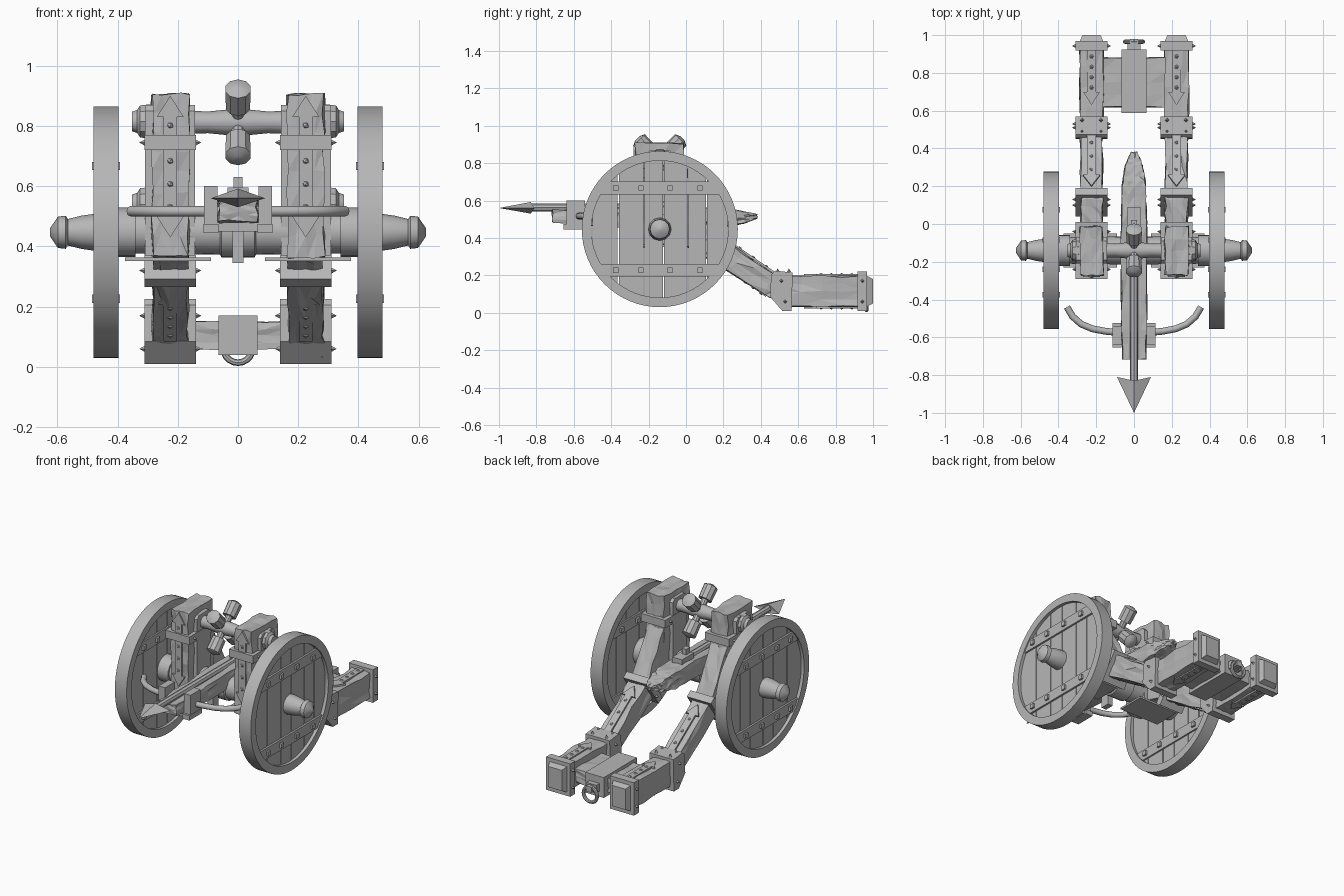
import bpy, bmesh, math, random
from mathutils import Vector, Matrix

random.seed(4)
if "Cube" in bpy.data.objects:
    bpy.data.objects.remove(bpy.data.objects["Cube"], do_unlink=True)

grey = bpy.data.materials.new("plain_grey")
grey.use_nodes = True
grey.diffuse_color = (0.47, 0.47, 0.47, 1)
grey.node_tree.nodes["Principled BSDF"].inputs["Base Color"].default_value = (0.47, 0.47, 0.47, 1)

AX_Y, AX_Z = -0.14, 0.447    # wheel centre
LEG_X = 0.225                # centre of each side frame


def finish(name, bm, smooth=False):
    bmesh.ops.recalc_face_normals(bm, faces=bm.faces)
    me = bpy.data.meshes.new(name)
    bm.to_mesh(me)
    bm.free()
    me.materials.append(grey)
    if smooth:
        me.shade_smooth()
        me.set_sharp_from_angle(angle=math.radians(35))
    ob = bpy.data.objects.new(name, me)
    bpy.context.collection.objects.link(ob)
    return ob


def box(name, centre, size, tilt=0):
    bm = bmesh.new()
    m = Matrix.Translation(centre) @ Matrix.Rotation(tilt, 4, 'X') @ Matrix.Diagonal((*size, 1))
    bmesh.ops.create_cube(bm, size=1, matrix=m)
    return finish(name, bm)


def loft(name, rings, rough=0.0, cuts=2, smooth=False, loop=False):
    """Skin a list of equal rings of points; rough adds hewn-wood facets."""
    bm = bmesh.new()
    vs = [[bm.verts.new(p) for p in r] for r in rings]
    n = len(vs[0])
    pairs = list(zip(vs, vs[1:])) + ([(vs[-1], vs[0])] if loop else [])
    for a, b in pairs:
        for i in range(n):
            bm.faces.new((a[i], a[(i + 1) % n], b[(i + 1) % n], b[i]))
    if not loop:
        bm.faces.new(vs[0])
        bm.faces.new(vs[-1])
    if rough:
        bmesh.ops.subdivide_edges(bm, edges=bm.edges[:], cuts=cuts, use_grid_fill=True)
        for v in bm.verts:
            v.co += Vector([random.uniform(-rough, rough) for _ in range(3)])
        bmesh.ops.triangulate(bm, faces=bm.faces[:])
    return finish(name, bm, smooth)


def lathe(name, profile, y, z, n=20, loop=False, flip=1):
    """Revolve (x, radius) pairs around an x-wise axis."""
    turn = [2 * math.pi * i / n for i in range(n)]
    return loft(name, [[(flip * x, y + r * math.cos(t), z + r * math.sin(t)) for t in turn]
                       for x, r in profile], smooth=True, loop=loop)


def prism(name, pts, x0, x1):
    return loft(name, [[(x, y, z) for y, z in pts] for x in (x0, x1)])


def timber(name, x, w, sections, rough=0.006, cuts=3):
    """Rough beam from (y, z) edge pairs: sections of (ya, za, yb, zb)."""
    return loft(name, [[(x - w, a, b), (x + w, a, b), (x + w, c, d), (x - w, c, d)]
                       for a, b, c, d in sections], rough, cuts)


def stud(name, loc, r=0.013):
    bm = bmesh.new()
    bmesh.ops.create_icosphere(bm, subdivisions=1, radius=r, matrix=Matrix.Translation(loc))
    return finish(name, bm)


def spike(name, loc, axis, r=0.011):
    bm = bmesh.new()
    q = Vector(axis).to_track_quat('Z', 'Y').to_matrix().to_4x4()
    bmesh.ops.create_cone(bm, cap_ends=True, segments=4, radius1=r, radius2=0, depth=0.02,
                          matrix=Matrix.Translation(loc) @ q)
    return finish(name, bm)


def strap(name, x, start, end, studs=3):
    """Arrow-headed iron strap lying along a line in the y-z plane."""
    d = Vector((0, end[0] - start[0], end[1] - start[1]))
    length = d.length
    m = Matrix.Translation((x, *start)) @ Matrix.Rotation(math.atan2(d.z, d.y), 4, 'X')
    h = length - 0.07
    shape = [(-.023, 0), (.023, 0), (.023, h), (.045, h), (0, length), (-.045, h), (-.023, h)]
    loft(name, [[m @ Vector((px, py, t)) for px, py in shape] for t in (-0.006, 0.006)])
    for i in range(studs):
        stud(name + "_stud", m @ Vector((0, h * (i + 0.6) / studs, 0)))


def chord(lo, hi, r, upright):
    """Slice of a disc between two parallel lines, centred on the wheel."""
    steps = [lo + (hi - lo) * i / 8 for i in range(9)]
    pts = [(u, math.sqrt(r * r - u * u)) for u in steps]
    pts += [(u, -v) for u, v in reversed(pts)]
    return [(AX_Y + (u if upright else v), AX_Z + (v if upright else u)) for u, v in pts]


for s, side in ((1, "left"), (-1, "right")):
    # Wheels: rim, planks, bands, studs
    lathe(side + "_wheel_rim", [(.397, .366), (.397, .417), (.48, .417), (.48, .366)],
          AX_Y, AX_Z, 64, True, s)
    edges = [-.364, -.222, -.085, .02, .15, .25, .364]
    for a, b in zip(edges, edges[1:]):
        prism(side + "_wheel_plank", chord(a + .003, b - .003, .368, True), s * .415, s * .46)
    for dz in (-.22, .22):
        prism(side + "_wheel_band", chord(dz - .034, dz + .034, .367, False), s * .405, s * .472)
        for y in (-.375, -.24, -.085, .075):
            for x in (.403, .473):
                box(side + "_wheel_stud", (s * x, y, AX_Z + dz), (.022, .028, .028))

    # Axle hubs
    lathe(side + "_hub", [(.455, .062), (.485, .06), (.52, .055), (.565, .044), (.572, .055),
                          (.598, .052), (.625, .012)], AX_Y, AX_Z, 12, False, s)
    lathe(side + "_axle_collar", [(.34, .082), (.42, .082)], AX_Y, AX_Z, 20, False, s)

    # Side frame: upright post, raking leg and trail beam
    x = s * LEG_X
    timber(side + "_post", x, .06, [(-.01, .365, -.27, .365), (-.01, .65, -.27, .65),
                                    (-.015, .905, -.27, .905)])
    timber(side + "_leg", x, .058, [(-.02, .72, -.2, .42), (.13, .44, .03, .345),
                                    (.47, .2, .42, .1), (.56, .195, .54, .035)])
    timber(side + "_trail_beam", x, .062, [(.5, .195, .5, .035), (.95, .195, .95, .035)])
    prism(side + "_bearing_plate", [(-.21, .37), (-.07, .37), (-.07, .85), (-.09, .87),
                                    (-.19, .87), (-.21, .85)], x - .083, x + .083)
    box(side + "_post_collar", (x, -.14, .745), (.17, .3, .05))
    box(side + "_foot_plate", (s * .232, AX_Y, .358), (.285, .18, .012))
    box(side + "_leg_collar", (x, .115, .36), (.17, .045, .2), -.62)
    prism(side + "_elbow_collar", [(.455, .205), (.475, .225), (.57, .215), (.565, .01),
                                   (.515, .01), (.45, .085)], x - .085, x + .085)
    box(side + "_end_collar", (x, .943, .115), (.17, .05, .21))
    loft(side + "_end_cap", [[(x + u * w, y, .115 + v * h) for u, v in
                              ((-1, -1), (1, -1), (1, 1), (-1, 1))]
                             for y, w, h in ((.96, .065, .085), (1.0, .048, .066))])

    # Iron straps and spikes
    strap(side + "_beam_strap", x, (.92, .2), (.63, .2), 4)
    strap(side + "_under_strap", x, (.92, .03), (.63, .03), 4)
    strap(side + "_leg_strap", x, (.47, .215), (.2, .4), 3)
    strap(side + "_leg_under_strap", x, (.43, .09), (.2, .25), 4)
    strap(side + "_post_strap", x, (-.275, .73), (-.275, .43), 3)
    strap(side + "_post_top_strap", x, (-.275, .76), (-.275, .9), 1)
    for f in (-1, 1):
        for y, z in ((.943, .17), (.943, .06), (.51, .17), (.53, .06), (.1, .32), (.13, .4),
                     (-.24, .745), (-.04, .745)):
            spike(side + "_collar_spike", (x + f * .093, y, z), (f, 0, 0))
        for y in (.49, .55):
            spike(side + "_elbow_spike", (x + f * .05, y, .228), (0, 0, 1))

    # Windlass bearings
    for z in (.815, .54):
        lathe(side + "_bearing_cap", [(.29, .06), (.325, .056), (.335, .04), (.352, .034)],
              AX_Y, z, 10, False, s)

# Axle
lathe("axle", [(-.36, .07), (-.06, .074), (-.055, .084), (.055, .084), (.06, .074), (.36, .07)],
      AX_Y, AX_Z, 20)

# Windlass bar and four handles
lathe("windlass_bar", [(-.3, .044), (-.1, .036), (-.04, .042), (.04, .042), (.1, .036), (.3, .044)],
      AX_Y, .812, 12)
for k in range(4):
    bm = bmesh.new()
    turn = (Matrix.Translation((0, AX_Y, .812)) @ Matrix.Rotation(math.pi * (k / 2 + .25), 4, 'X'))
    for r1, r2, z, d in ((.022, .022, .05, .1), (.042, .044, .115, .085), (.044, .016, .164, .013)):
        bmesh.ops.create_cone(bm, cap_ends=True, segments=10, radius1=r1, radius2=r2, depth=d,
                              matrix=turn @ Matrix.Translation((0, 0, z)))
    finish("windlass_handle", bm, True)

# Rear cross block and tow ring
timber("rear_crossbeam", 0, .17, [(.62, .15, .62, .06), (.88, .15, .88, .06)], .004)
box("rear_block", (0, .755, .105), (.13, .335, .13))
box("ring_mount", (0, .935, .1), (.07, .04, .05))
box("ring_lug", (0, .965, .1), (.04, .03, .035))
ring = [[((.048 + .011 * math.cos(b)) * math.cos(a), .965 + .011 * math.sin(b),
          .062 + (.048 + .011 * math.cos(b)) * math.sin(a))
         for b in [math.pi * j / 4 for j in range(8)]] for a in [math.pi * i / 10 for i in range(20)]]
loft("tow_ring", ring, smooth=True, loop=True)

# Stock with a pointed tail
stock = [(-.715, .062, .485, .55), (-.4, .068, .46, .555), (0, .068, .455, .565),
         (.2, .062, .46, .56), (.31, .045, .48, .54), (.38, .014, .505, .525)]
loft("stock", [[(-w, y, a), (w, y, a), (w, y, b), (-w, y, b)] for y, w, a, b in stock], .005, 3)
box("stock_collar_base", (0, -.59, .465), (.22, .1, .03))
for s in (-1, 1):
    box("stock_collar_cheek", (s * .09, -.59, .525), (.045, .1, .15))
    box("stock_collar_lug", (s * .09, -.59, .46), (.05, .13, .03))
box("trigger_block", (0, .03, .575), (.07, .12, .04))
box("trigger_pin", (0, .0, .6), (.03, .04, .06))
box("stock_stay", (0, -.25, .41), (.036, .06, .13))
box("stock_saddle", (0, AX_Y, .5), (.09, .12, .07))

# Bow arms
curve = bpy.data.curves.new("bow", 'CURVE')
curve.dimensions = '3D'
curve.bevel_depth = .018
curve.bevel_resolution = 2
curve.use_fill_caps = True
half = [(.355, -.44), (.325, -.49), (.28, -.53), (.22, -.555), (.15, -.568), (.08, -.575)]
path = half + [(-x, y) for x, y in reversed(half)]
line = curve.splines.new('POLY')
line.points.add(len(path) - 1)
for p, (x, y) in zip(line.points, path):
    p.co = (x, y, .517, 1)
curve.materials.append(grey)
bpy.context.collection.objects.link(bpy.data.objects.new("bow", curve))

# Bolt: shaft and barbed head
loft("bolt_shaft", [[(.021 * math.cos(t), y, .562 + .021 * math.sin(t))
                     for t in [math.pi * i / 4 for i in range(8)]] for y in (-.86, .02)], smooth=True)
bm = bmesh.new()
tip, neck = bm.verts.new((0, -1, .56)), bm.verts.new((0, -.835, .56))
barbs = [bm.verts.new(p) for p in ((.09, -.81, .56), (0, -.83, .592), (-.09, -.81, .56), (0, -.83, .53))]
for i in range(4):
    for apex in (tip, neck):
        bm.faces.new((barbs[i], barbs[(i + 1) % 4], apex))
finish("bolt_head", bm)
